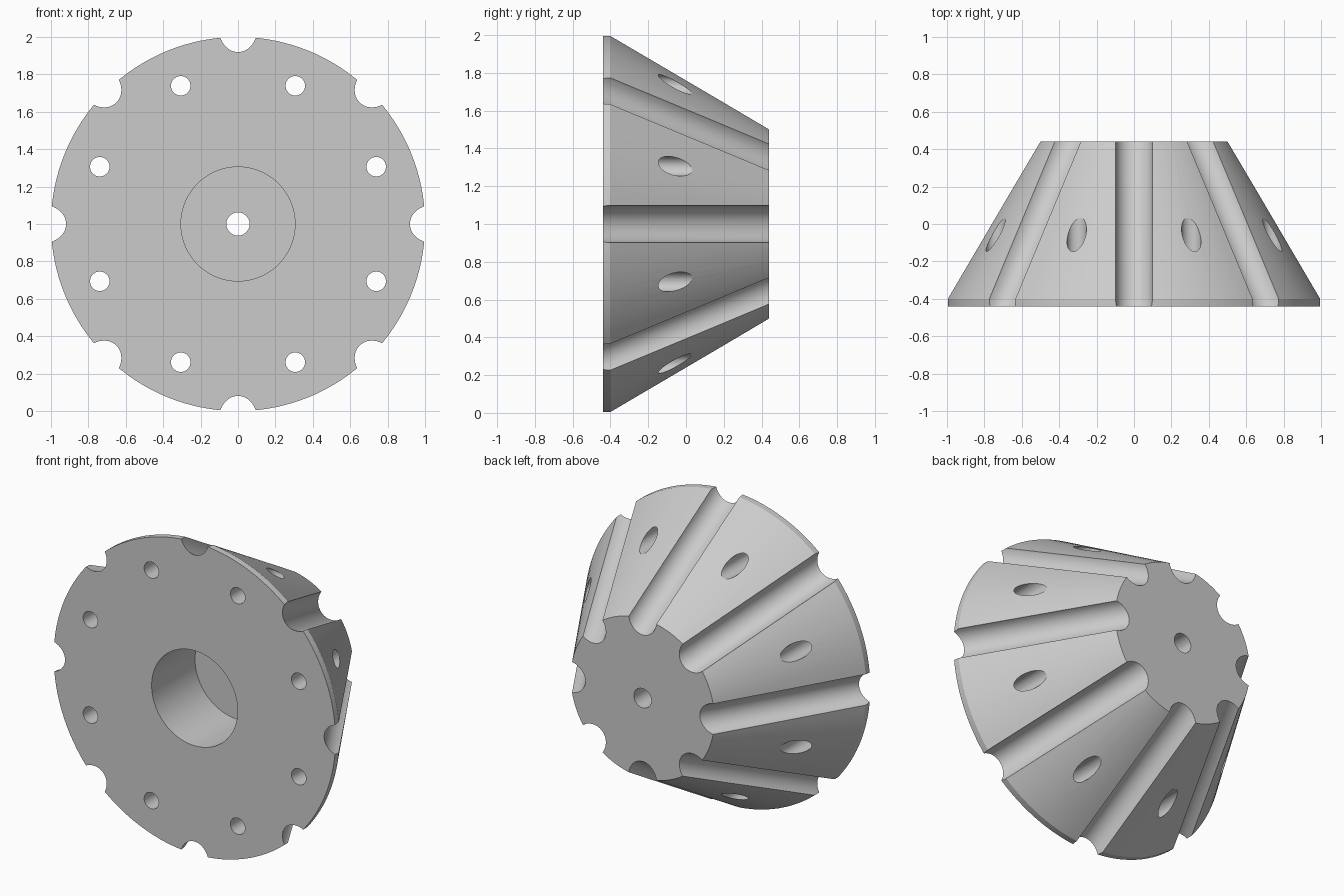
import bpy
import bmesh
from math import atan2, cos, sin, pi, radians
from mathutils import Matrix, Vector

cube = bpy.data.objects.get("Cube")
if cube:
    bpy.data.objects.remove(cube, do_unlink=True)

HALF = 0.44                   # half the length along y
RIM_Y = -0.40                 # end of the straight rim
R_RIM, R_TIP = 1.0, 0.51
CENTRE = Vector((0, 0, 1))
COUNT = 8

grey = bpy.data.materials.new("plain grey")
grey.use_nodes = True
colour = (0.6, 0.6, 0.6, 1)
grey.diffuse_color = colour
grey.node_tree.nodes["Principled BSDF"].inputs["Base Color"].default_value = colour


def make_object(name, bm):
    bmesh.ops.recalc_face_normals(bm, faces=bm.faces)
    mesh = bpy.data.meshes.new(name)
    bm.to_mesh(mesh)
    bm.free()
    mesh.materials.append(grey)
    obj = bpy.data.objects.new(name, mesh)
    bpy.context.collection.objects.link(obj)
    return obj


def add_rod(bm, start, end, radius, segments=48):
    """Closed cylinder between two points."""
    axis = end - start
    turn = axis.to_track_quat("Z", "Y").to_matrix().to_4x4()
    bmesh.ops.create_cone(bm, cap_ends=True, segments=segments, radius1=radius,
                          radius2=radius, depth=axis.length,
                          matrix=Matrix.Translation((start + end) / 2) @ turn)


def at(angle, radius, y):
    return CENTRE + Vector((radius * cos(angle), y, radius * sin(angle)))


# Tapered body with a short straight rim, lathed around the y axis
bm = bmesh.new()
rings = []
for y, r in ((-HALF, R_RIM), (RIM_Y, R_RIM), (HALF, R_TIP)):
    rings.append([bm.verts.new(at(2 * pi * i / 128, r, y)) for i in range(128)])
for a, b in zip(rings, rings[1:]):
    for i in range(128):
        j = (i + 1) % 128
        bm.faces.new((a[i], a[j], b[j], b[i]))
bm.faces.new(rings[0])
bm.faces.new(rings[-1])
body = make_object("fluted_cone_body", bm)

# Round grooves that follow the slope
bm = bmesh.new()
slope = (R_TIP - R_RIM) / (HALF - RIM_Y)
lift = 0.01 / cos(atan2(slope, 1))
for k in range(COUNT):
    ends = [at(2 * pi * k / COUNT, R_RIM + lift + slope * (y - RIM_Y), y)
            for y in (-0.7, 0.7)]
    add_rod(bm, *ends, 0.1)
grooves = make_object("groove_cutter", bm)

# Through holes between the grooves
bm = bmesh.new()
for k in range(COUNT):
    angle = 2 * pi * (k + 0.5) / COUNT
    add_rod(bm, at(angle, 0.8, -0.7), at(angle, 0.8, 0.7), 0.052)
holes = make_object("hole_cutter", bm)

# Wide blind bore at the front and narrow hole through the centre
bm = bmesh.new()
add_rod(bm, at(0, 0, -0.7), at(0, 0, 0), 0.305, 96)
bore = make_object("bore_cutter", bm)
bm = bmesh.new()
add_rod(bm, at(0, 0, -0.8), at(0, 0, 0.8), 0.062)
shaft = make_object("shaft_cutter", bm)

for cutter in (grooves, holes, bore, shaft):
    cutter.hide_render = True
    cutter.hide_set(True)
    mod = body.modifiers.new(cutter.name, "BOOLEAN")
    mod.operation = "DIFFERENCE"
    mod.solver = "EXACT"
    mod.object = cutter

# Bake the cuts, drop the cutters, then shade
graph = bpy.context.evaluated_depsgraph_get()
baked = bpy.data.meshes.new_from_object(body.evaluated_get(graph))
body.modifiers.clear()
body.data = baked
for cutter in (grooves, holes, bore, shaft):
    bpy.data.objects.remove(cutter, do_unlink=True)

bpy.ops.object.select_all(action="DESELECT")
body.select_set(True)
bpy.context.view_layer.objects.active = body
bpy.ops.object.shade_smooth_by_angle(angle=radians(25))
